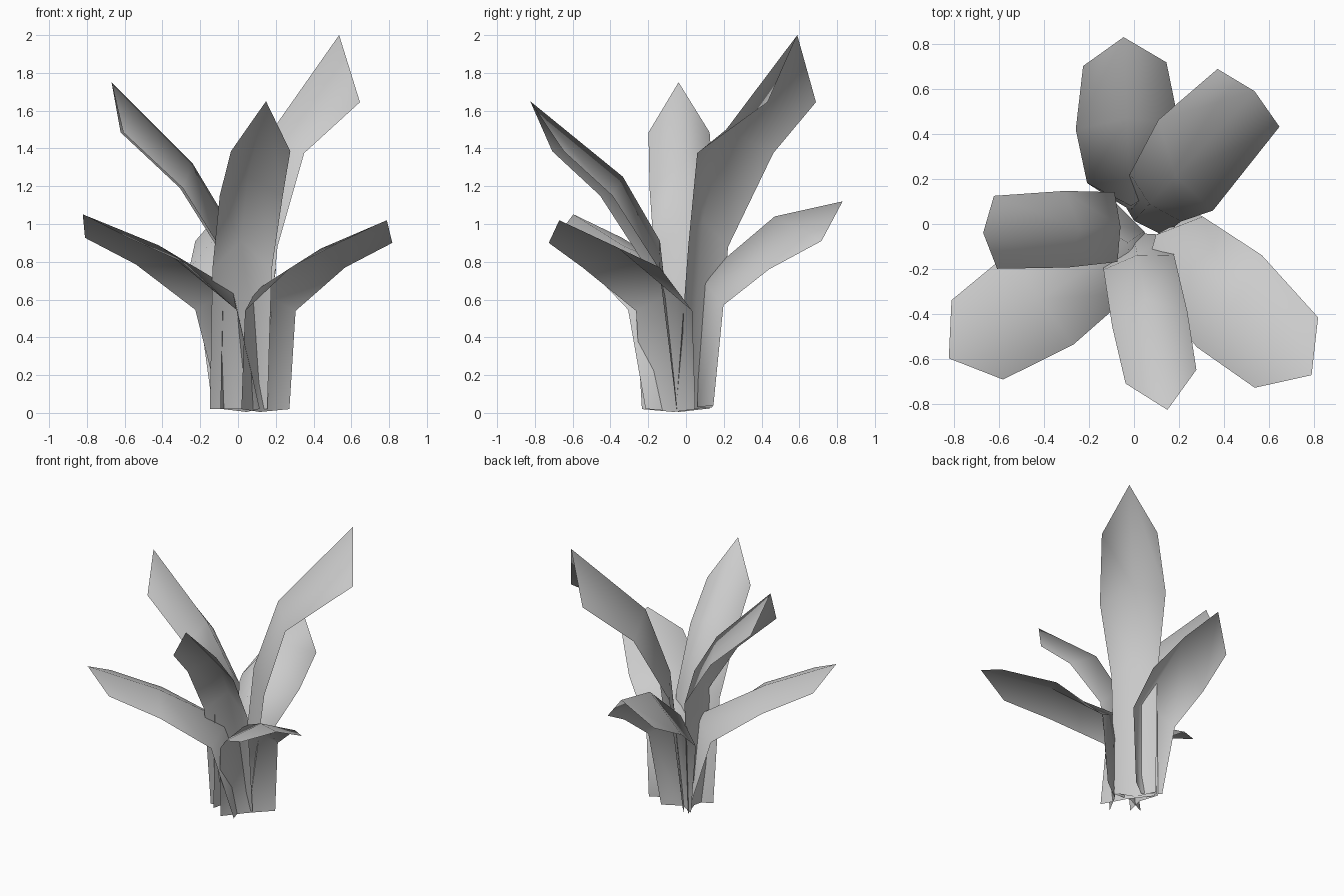
import bpy, bmesh
from math import sin, cos, radians

if "Cube" in bpy.data.objects:
    bpy.data.objects.remove(bpy.data.objects["Cube"])

# Leaf profiles, rows from base to end:
# (edge reach, edge height, half width, midrib reach, midrib height)
ARCHED = [(.14, .04, .12, .06, .03), (.19, .57, .19, .08, .71),
          (.43, .76, .23, .47, 1.04), (.71, .91, .185, .83, 1.12)]
SPREAD = [(.175, .02, .19, .135, .005), (.21, .54, .20, .11, .65),
          (.55, .77, .25, .57, .87), (.89, .90, .21, 1.04, 1.02)]
FRONT = [(.07, .02, .155, .03, .02), (.165, .76, .16, .13, .91),
         (.42, 1.15, .17, .33, 1.25), (.68, 1.385, .16, .83, 1.65)]
LEFT = [(.10, .02, .14, .06, .02), (.08, .84, .155, .06, 1.02),
        (.30, 1.19, .17, .24, 1.32), (.615, 1.485, .162, .67, 1.75)]
TALLEST = [(.04, .03, .14, .0, .02), (.14, .88, .155, .10, 1.02),
           (.336, 1.375, .235, .27, 1.50), (.745, 1.645, .188, .785, 2.0)]


def leaf(name, profile, yaw, origin=(0, 0), lift=0.0, scale=1.0, foot=0.0, twist=0.0):
    """A folded leaf: left edge, midrib, right edge along a bent profile."""
    bm = bmesh.new()
    a = radians(yaw)

    def point(r, z, side, turn=0.0):
        r, z = scale * (r - lift * z), z + lift * r
        b = a + radians(turn)
        return bm.verts.new((origin[0] + r * cos(a) - side * sin(b),
                             origin[1] + r * sin(a) + side * cos(b), z))

    rows = []
    for i, (er, ez, w, mr, mz) in enumerate(profile):
        shift = foot if i == 0 else 0   # moves only the base in or out
        turn = twist if i == 2 else 0   # turns only the widest row
        rows.append((point(er + shift, ez, w, turn), point(mr + shift, mz, 0),
                     point(er + shift, ez, -w, turn)))
    for low, high in zip(rows, rows[1:]):
        for i in range(2):
            f = bm.faces.new((low[i], high[i], high[i + 1], low[i + 1]))
            f.smooth = True
    mesh = bpy.data.meshes.new(name)
    bm.to_mesh(mesh)
    bm.free()
    ob = bpy.data.objects.new(name, mesh)
    bpy.context.collection.objects.link(ob)


# Low outer leaves
leaf("low_leaf_back", ARCHED, 92.5, (-.01, 0))
leaf("low_leaf_right", SPREAD, -42, (.015, .025), twist=7)
leaf("low_leaf_left", SPREAD, 213, (.05, -.03), lift=.03, scale=1.03, foot=-.13)

# Tall inner leaves
leaf("tall_leaf_front", FRONT, -79, (-.01, -.01))
leaf("tall_leaf_left", LEFT, 182.5, (0, -.01))
leaf("tall_leaf_back_right", TALLEST, 47, (0, .015), twist=-16)
